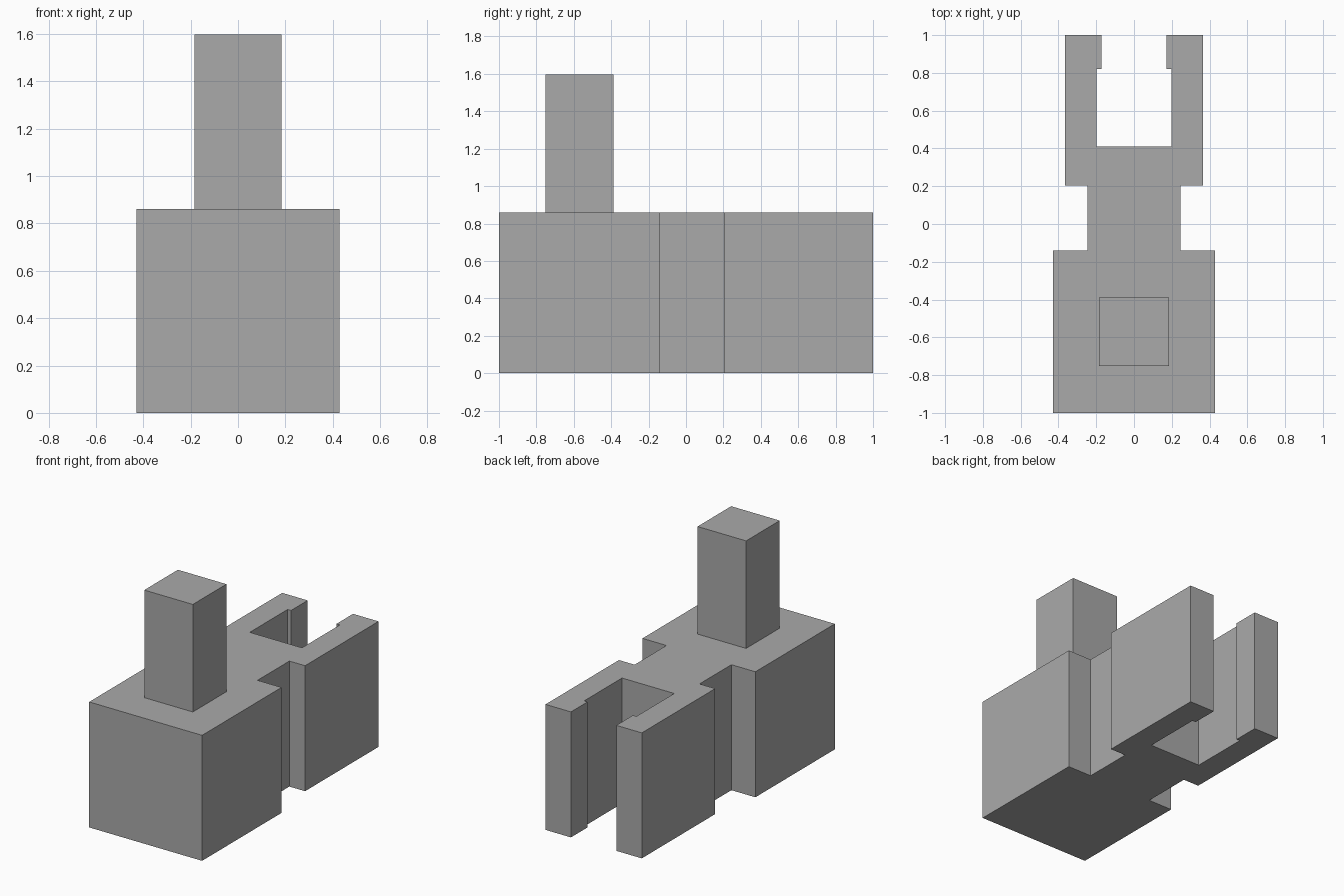
import bpy
import bmesh

cube = bpy.data.objects.get("Cube")
if cube:
    bpy.data.objects.remove(cube, do_unlink=True)

grey = bpy.data.materials.new("plain grey")
grey.use_nodes = True
colour = (0.4, 0.4, 0.4, 1)
grey.diffuse_color = colour
grey.node_tree.nodes["Principled BSDF"].inputs["Base Color"].default_value = colour


def extrude_outline(name, outline, bottom, top):
    """Raise a flat xy outline into a solid between two heights."""
    bm = bmesh.new()
    face = bm.faces.new([bm.verts.new((x, y, bottom)) for x, y in outline])
    raised = bmesh.ops.extrude_face_region(bm, geom=[face])["geom"]
    verts = [g for g in raised if isinstance(g, bmesh.types.BMVert)]
    bmesh.ops.translate(bm, verts=verts, vec=(0, 0, top - bottom))
    bmesh.ops.recalc_face_normals(bm, faces=bm.faces[:])
    mesh = bpy.data.meshes.new(name)
    bm.to_mesh(mesh)
    bm.free()
    mesh.materials.append(grey)
    obj = bpy.data.objects.new(name, mesh)
    bpy.context.collection.objects.link(obj)
    return obj


BODY_TOP = 0.86

# Body: front block, narrow waist and two rear arms with inward lips
half = [
    (0.428, -1), (0.428, -0.14),                # front block
    (0.246, -0.14), (0.246, 0.205),             # waist
    (0.365, 0.205), (0.365, 1),                 # outside of arm
    (0.172, 1), (0.172, 0.82), (0.198, 0.82),   # lip
    (0.198, 0.41),                              # slot floor
]
mirrored = [(-x, y) for x, y in reversed(half)]
extrude_outline("body", half + mirrored, 0, BODY_TOP)

# Square tower on the front block
tower = [(-0.184, -0.752), (0.184, -0.752), (0.184, -0.388), (-0.184, -0.388)]
extrude_outline("tower", tower, BODY_TOP, 1.597)
